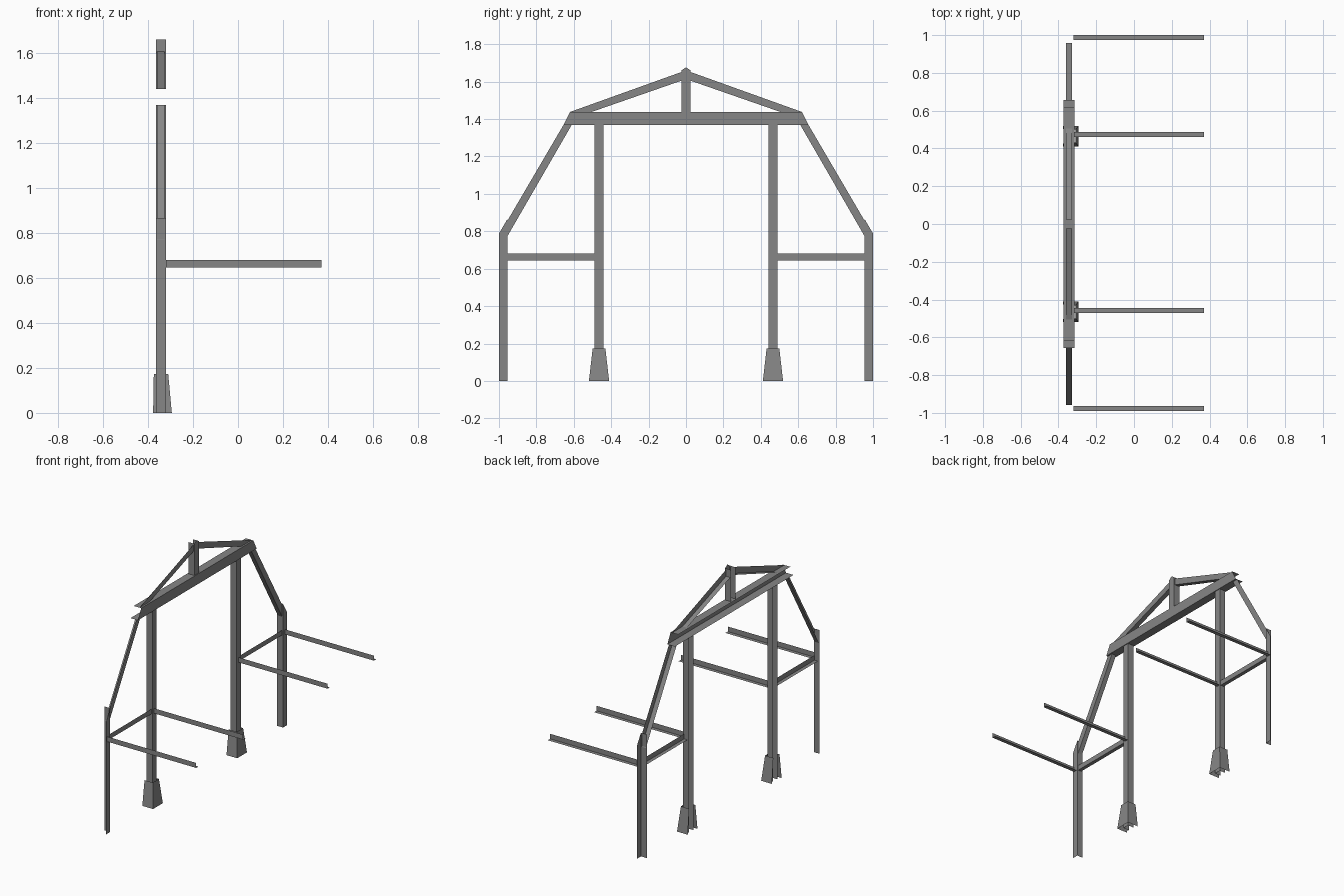
import bpy

cube = bpy.data.objects.get("Cube")
if cube:
    bpy.data.objects.remove(cube, do_unlink=True)

steel = bpy.data.materials.new("grey steel")
steel.use_nodes = True
GREY = (0.24, 0.24, 0.24, 1)
steel.diffuse_color = GREY
steel.node_tree.nodes["Principled BSDF"].inputs["Base Color"].default_value = GREY


def sheet(name, start, end, flip=False):
    """Thin folded sheet lofted between two matching end sections."""
    if flip:
        start, end = end, start
    n = len(start)
    faces = [(i, i + 1, n + i + 1, n + i) for i in range(n - 1)]
    mesh = bpy.data.meshes.new(name)
    mesh.from_pydata(list(start) + list(end), [], faces)
    mesh.materials.append(steel)
    obj = bpy.data.objects.new(name, mesh)
    bpy.context.collection.objects.link(obj)
    return obj


def channel(back, front, y0, y1, z):
    """Upright U section, open to the back (-x)."""
    return [(back, y0, z), (front, y0, z), (front, y1, z), (back, y1, z)]


def angle(back, front, inner, outer):
    """L section: inner flange from back to front, then web to the outer edge."""
    return [(back, *inner), (front, *inner), (front, *outer)]


BACK, FRONT = -0.365, -0.32      # columns and posts
IN_BACK, IN_FRONT = -0.36, -0.327  # braces and rafters nested inside
RAIL_LOW, RAIL_TOP, FOOT = 0.645, 0.68, 0.026

# Main beam: channel on its side with mitred ends
def beam_end(s):
    b, f = -0.373, -0.315
    return [(b, s * 0.656, 1.367), (f, s * 0.656, 1.367),
            (f, s * 0.62, 1.438), (b, s * 0.62, 1.438)]

sheet("main_beam", beam_end(1), beam_end(-1))

# King post with a peaked top
plan = [(BACK, -0.025), (FRONT, -0.025), (FRONT, 0), (FRONT, 0.025), (BACK, 0.025)]
sheet("king_post", [(x, y, 1.438) for x, y in plan],
      [(x, y, 1.677 - abs(y) * 0.7) for x, y in plan])

for s, side in ((-1, "front"), (1, "back")):
    # Column and flared foot
    y0, y1 = sorted((s * 0.441, s * 0.488))
    sheet(side + "_column", channel(BACK, FRONT, y0, y1, 0),
          channel(BACK, FRONT, y0, y1, 1.367))
    c = s * 0.465
    sheet(side + "_column_foot", channel(-0.377, -0.294, c - 0.054, c + 0.054, 0),
          channel(-0.374, -0.31, c - 0.034, c + 0.034, 0.173))

    # Outer post with a sloped top
    sheet(side + "_outer_post",
          angle(BACK, FRONT, (s * 0.955, 0), (s * 1.0, 0)),
          angle(BACK, FRONT, (s * 0.955, 0.865), (s * 1.0, 0.788)), s < 0)

    # Steep brace from outer post to beam
    sheet(side + "_brace",
          angle(IN_BACK, IN_FRONT, (s * 0.612, 1.367), (s * 0.656, 1.367)),
          angle(IN_BACK, IN_FRONT, (s * 0.957, 0.77), (s * 0.957, 0.853)), s > 0)

    # Rafter from beam end to king post
    sheet(side + "_rafter",
          angle(IN_BACK, IN_FRONT, (s * 0.025, 1.605), (s * 0.015, 1.655)),
          angle(IN_BACK, IN_FRONT, (s * 0.505, 1.438), (s * 0.62, 1.438)), s > 0)

    # Tie rail between column and outer post
    def tie_end(y):
        f = IN_FRONT
        return [(f, y, RAIL_TOP), (f, y, RAIL_LOW), (f - FOOT, y, RAIL_LOW)]

    a, b = sorted((s * 0.488, s * 0.955))
    sheet(side + "_tie_rail", tie_end(a), tie_end(b), True)

    # Long side rails, every foot turned towards the back
    inner = 0.461 if s > 0 else -0.472
    outer = 0.974 if s > 0 else -0.99
    for part, y in (("inner", inner), ("outer", outer)):
        ends = [[(x, y, RAIL_TOP), (x, y, RAIL_LOW), (x, y + FOOT, RAIL_LOW)]
                for x in (FRONT, 0.37)]
        sheet(f"{side}_{part}_side_rail", ends[0], ends[1], True)
